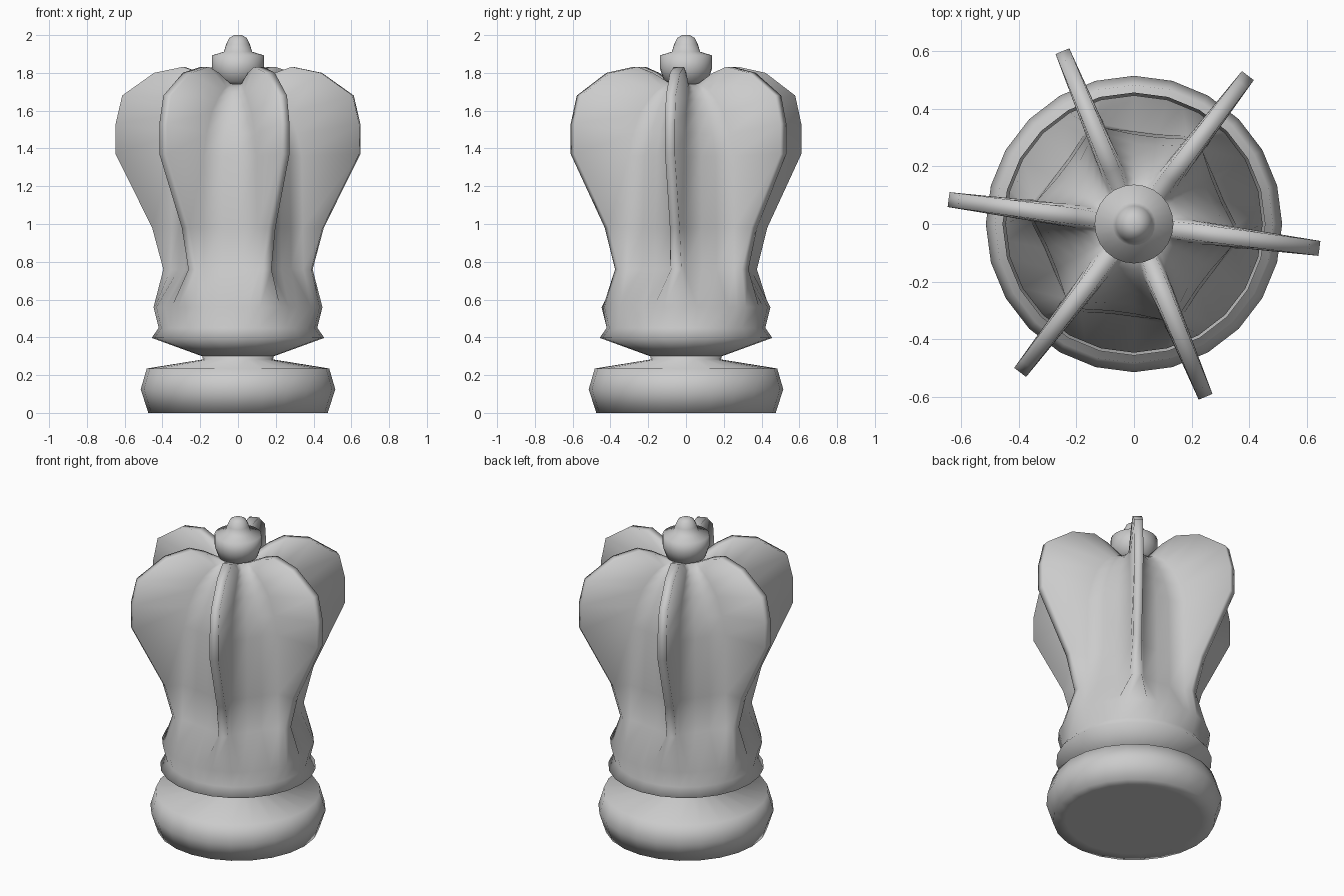
import bpy, bmesh, math

if "Cube" in bpy.data.objects:
    bpy.data.objects.remove(bpy.data.objects["Cube"])

OFFSET = math.radians(-7.5)   # direction of the first fin


def polar(r, a, z, side=0.0):
    # point at radius r along angle a, shifted sideways
    return (r * math.cos(a) - side * math.sin(a),
            r * math.sin(a) + side * math.cos(a), z)


def loft(name, rings):
    # skin a stack of equal-length rings, cap both ends, shade fully smooth
    bm = bmesh.new()
    rows = [[bm.verts.new(p) for p in ring] for ring in rings]
    n = len(rows[0])
    for a, b in zip(rows, rows[1:]):
        for i in range(n):
            j = (i + 1) % n
            bm.faces.new((a[i], a[j], b[j], b[i]))
    bm.faces.new(rows[0][::-1])
    bm.faces.new(rows[-1])
    bmesh.ops.recalc_face_normals(bm, faces=bm.faces)
    for f in bm.faces:
        f.smooth = True
    mesh = bpy.data.meshes.new(name)
    bm.to_mesh(mesh)
    bm.free()
    ob = bpy.data.objects.new(name, mesh)
    bpy.context.collection.objects.link(ob)
    return ob


def lathe_rings(profile, n=24):
    return [[polar(r, 2 * math.pi * i / n, z) for i in range(n)] for r, z in profile]


# Round foot with a narrow neck
loft("foot", lathe_rings([(0.40, 0), (0.475, 0), (0.515, 0.125), (0.483, 0.235),
                          (0.185, 0.283), (0.19, 0.30)]))


def fin_ring(tip_r, tip_z, tip_w, root_r, root_w, valley_r, core_z):
    # six sectors, each: valley, root, tip, tip, root, valley
    ring = []
    v = math.radians(22.5)
    for k in range(6):
        a = OFFSET + k * math.pi / 3
        ring += [polar(valley_r, a - v, core_z),
                 polar(root_r, a, core_z, -root_w),
                 polar(tip_r, a, tip_z, -tip_w),
                 polar(tip_r, a, tip_z, tip_w),
                 polar(root_r, a, core_z, root_w),
                 polar(valley_r, a + v, core_z)]
    return ring


def round_ring(r, z):
    # plain 24-sided ring in the fin ring layout
    c, s = r * math.cos(math.radians(7.5)), r * math.sin(math.radians(7.5))
    m = r * math.cos(math.radians(22.5)), r * math.sin(math.radians(22.5))
    return fin_ring(c, z, s, (c + m[0]) / 2, (s + m[1]) / 2, r, z)


# Skirt, core and fins in one skin
loft("finned_body", [
    round_ring(0.19, 0.30),
    round_ring(0.457, 0.397),
    round_ring(0.42, 0.45),
    round_ring(0.447, 0.56),
    fin_ring(0.395, 0.76, 0.028, 0.355, 0.04, 0.325, 0.76),
    fin_ring(0.455, 0.98, 0.026, 0.35, 0.036, 0.322, 0.98),
    fin_ring(0.65, 1.37, 0.026, 0.345, 0.036, 0.312, 1.36),
    fin_ring(0.65, 1.53, 0.026, 0.32, 0.036, 0.28, 1.48),
    fin_ring(0.615, 1.68, 0.026, 0.28, 0.038, 0.235, 1.59),
    fin_ring(0.445, 1.80, 0.027, 0.23, 0.04, 0.195, 1.66),
    fin_ring(0.29, 1.832, 0.028, 0.19, 0.04, 0.16, 1.70),
    fin_ring(0.20, 1.80, 0.028, 0.15, 0.036, 0.13, 1.725),
    fin_ring(0.10, 1.745, 0.02, 0.095, 0.025, 0.09, 1.74),
])

# Ball-shaped finial with a small knob
loft("finial", lathe_rings([(0.05, 1.735), (0.115, 1.755), (0.137, 1.82), (0.137, 1.893),
                            (0.075, 1.912), (0.063, 1.95), (0.047, 1.985), (0.02, 2.0)]))
